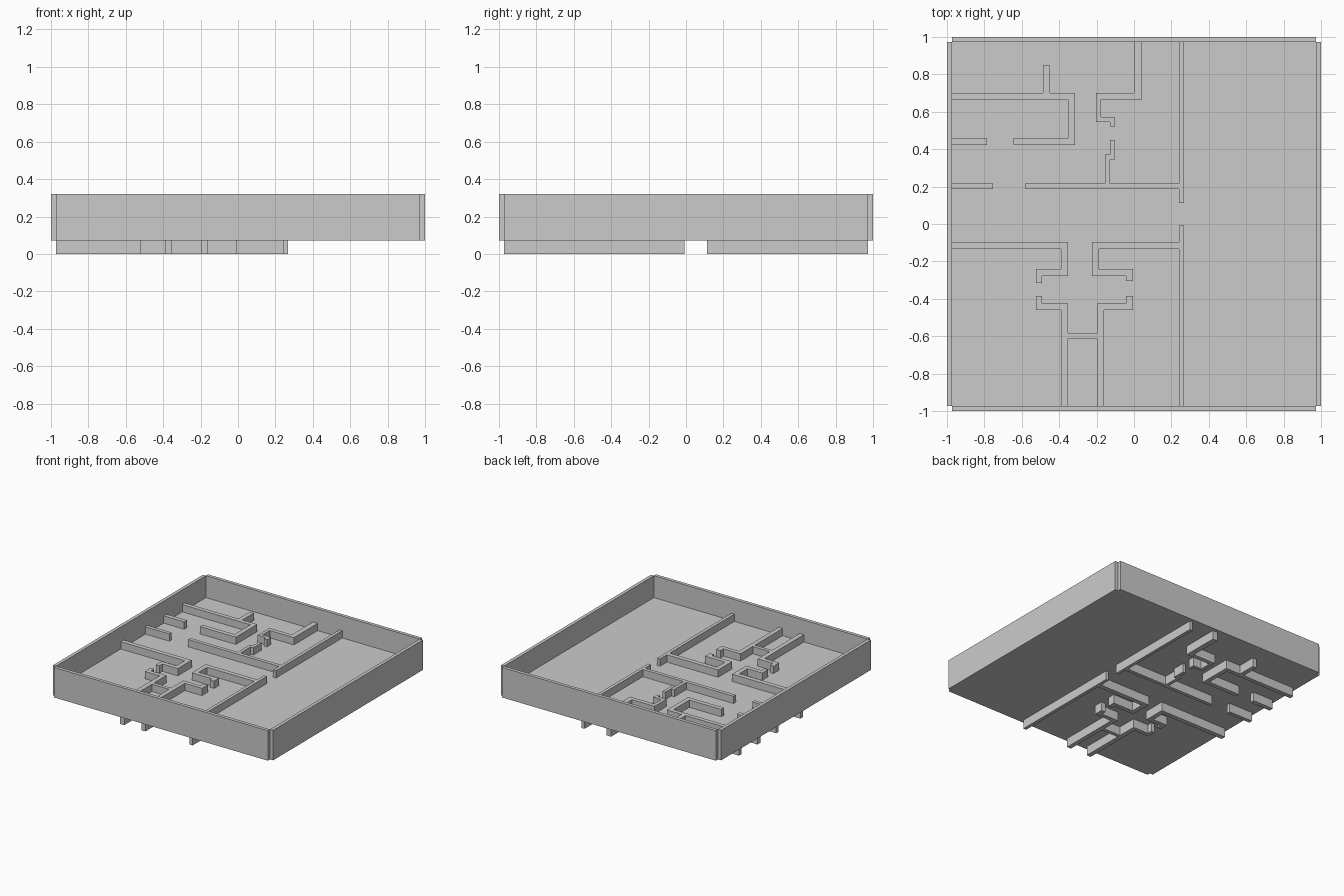
import bpy, bmesh

if "Cube" in bpy.data.objects:
    bpy.data.objects.remove(bpy.data.objects["Cube"])

FLOOR_Z0, FLOOR_Z1 = 0.073, 0.14   # floor slab
RIM_Z = 0.32                       # top of outer walls
WALL_Z = 0.20                      # top of inner walls (they pass through the floor)
E = 0.972                          # inner edge of the outer walls


def prism(name, steps, z0, z1):
    """Extrude a right-angled outline; steps alternate x, y, x, y ..."""
    n = len(steps)
    bm = bmesh.new()
    verts = []
    for i in range(n):
        a, b = steps[i], steps[(i + 1) % n]
        x, y = (a, b) if i % 2 == 0 else (b, a)
        verts.append(bm.verts.new((x, y, z0)))
    face = bm.faces.new(verts)
    ext = bmesh.ops.extrude_face_region(bm, geom=[face], use_keep_orig=True)
    for v in ext["geom"]:
        if isinstance(v, bmesh.types.BMVert):
            v.co.z = z1
    bmesh.ops.recalc_face_normals(bm, faces=bm.faces)
    mesh = bpy.data.meshes.new(name)
    bm.to_mesh(mesh)
    bm.free()
    obj = bpy.data.objects.new(name, mesh)
    bpy.context.collection.objects.link(obj)
    return obj


# Floor slab
prism("floor", [-E, -E, E, E], FLOOR_Z0, FLOOR_Z1)

# Outer walls, leaving the small notch at each corner
for side, s in (("left", -1), ("right", 1)):
    prism(f"outer_wall_{side}", [s * E, -E, s, E], FLOOR_Z0, RIM_Z)
for side, s in (("front", -1), ("back", 1)):
    prism(f"outer_wall_{side}", [-E, s * E, E, s], FLOOR_Z0, RIM_Z)

# Inner partition walls
partitions = {
    # back left room with its stub
    "back_left_room_wall": [-E, .665, -.353, .46, -.643, .423, -.316, .70,
                            -.45, .85, -.487, .70],
    "left_short_wall_a": [-E, .423, -.785, .46],
    "left_short_wall_b": [-E, .187, -.755, .217],
    # long back divider with side branch
    "back_divider_wall": [-.584, .187, .241, .112, .268, E, .241, .217,
                          -.128, .345, -.102, .45, -.128, .372, -.155, .217],
    "back_middle_room_wall": [0, .70, -.204, .546, -.128, .52, -.102, .573,
                              -.177, .665, .043, E],
    # front rooms
    "front_left_room_wall": [-E, -.134, -.391, -.241, -.525, -.316,
                             -.493, -.278, -.353, -.096],
    "front_divider_wall": [.241, -.134, -.187, -.241, -.005, -.305, -.043, -.278,
                           -.225, -.096, .241, -.008, .268, -E],
    "front_closet_wall_left": [-.391, -E, -.353, -.425, -.493, -.385, -.525, -.46],
    "front_closet_wall_right": [-.161, -E, -.198, -.425, -.043, -.385, -.005, -.46],
    "front_closet_back": [-.353, -.613, -.198, -.584],
}
for name, steps in partitions.items():
    prism(name, steps, 0, WALL_Z)
